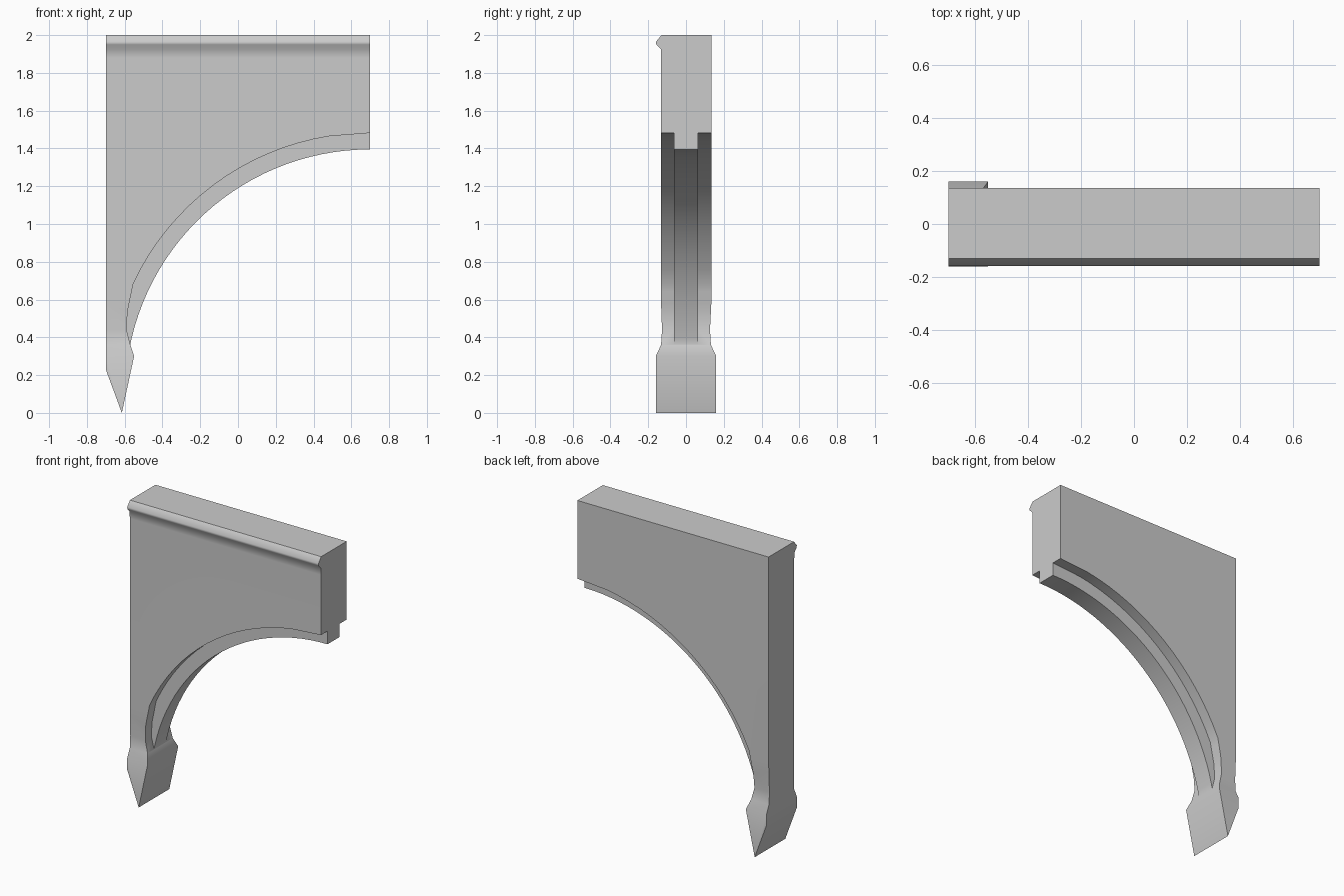
import bpy, bmesh
from math import radians, sin, cos

if "Cube" in bpy.data.objects:
    bpy.data.objects.remove(bpy.data.objects["Cube"])

CX, CZ = 0.7, 0.097          # centre of the arch


def arc(r, a0, a1, n):
    angles = [radians(a0 + (a1 - a0) * i / n) for i in range(n + 1)]
    return [(CX - r * cos(a), CZ + r * sin(a)) for a in angles]


def lerp_table(table, z):
    for (z0, v0), (z1, v1) in zip(table, table[1:]):
        if z <= z1:
            return v0 + (v1 - v0) * max(0, z - z0) / (z1 - z0)
    return table[-1][1]


def prism(name, outline, front, back):
    """Extrude an x-z outline; front and back depth vary with height."""
    bm = bmesh.new()
    face = bm.faces.new([bm.verts.new((x, -1, z)) for x, z in outline])
    ext = bmesh.ops.extrude_face_region(bm, geom=[face])
    for v in ext["geom"]:
        if isinstance(v, bmesh.types.BMVert):
            v.co.y = 1
    levels = sorted({z for z, _ in front[1:-1] + back[1:-1]})
    for z in levels:
        bmesh.ops.bisect_plane(bm, geom=bm.verts[:] + bm.edges[:] + bm.faces[:],
                               plane_co=(0, 0, z), plane_no=(0, 0, 1), dist=1e-5)
    for v in bm.verts:
        v.co.y = -lerp_table(front, v.co.z) if v.co.y < 0 else lerp_table(back, v.co.z)
    bmesh.ops.recalc_face_normals(bm, faces=bm.faces[:])
    me = bpy.data.meshes.new(name)
    bm.to_mesh(me)
    bm.free()
    ob = bpy.data.objects.new(name, me)
    bpy.context.collection.objects.link(ob)
    return ob


# Depth by height: wide foot, slim neck, flat wall, moulding on the front only
foot = [(0, 0.16), (0.30, 0.16), (0.36, 0.132), (0.44, 0.127)]
front = foot + [(0.58, 0.132), (0.64, 0.132), (1.88, 0.132), (1.925, 0.133),
                (1.95, 0.157), (1.965, 0.159), (2.0, 0.130)]
back = foot + [(0.58, 0.134), (0.64, 0.135), (2.0, 0.136)]

# Wall with arched underside and pointed foot
outline = [(-0.7, 2.0), (0.7, 2.0), (0.7, 1.482)]
outline += arc(1.385, 81, 25, 16)[::1]
outline = outline[:3] + [(CX - (x - CX) * -1, z) for x, z in outline[3:]]
outline += [(-0.585, 0.535), (-0.59, 0.44), (-0.57, 0.36), (-0.55, 0.30),
            (-0.615, 0.0), (-0.7, 0.23)]
wall = prism("arch_wall", outline, front, back)

# Narrower rib following the arch, rooted inside the wall
inner = arc(1.298, 90, 10.5, 28)
root = [(max(x, -0.65), z) for x, z in arc(1.42, 10.5, 90, 28)]
rib_depth = [(0, 0.0635), (2, 0.0635)]
rib = prism("arch_rib", inner + root, rib_depth, rib_depth)

# Join rib to wall
bpy.context.view_layer.objects.active = wall
wall.select_set(True)
mod = wall.modifiers.new("join_rib", 'BOOLEAN')
mod.operation = 'UNION'
mod.solver = 'EXACT'
mod.object = rib
bpy.ops.object.modifier_apply(modifier=mod.name)
bpy.data.objects.remove(rib)
bpy.ops.object.shade_smooth_by_angle(angle=radians(50))
